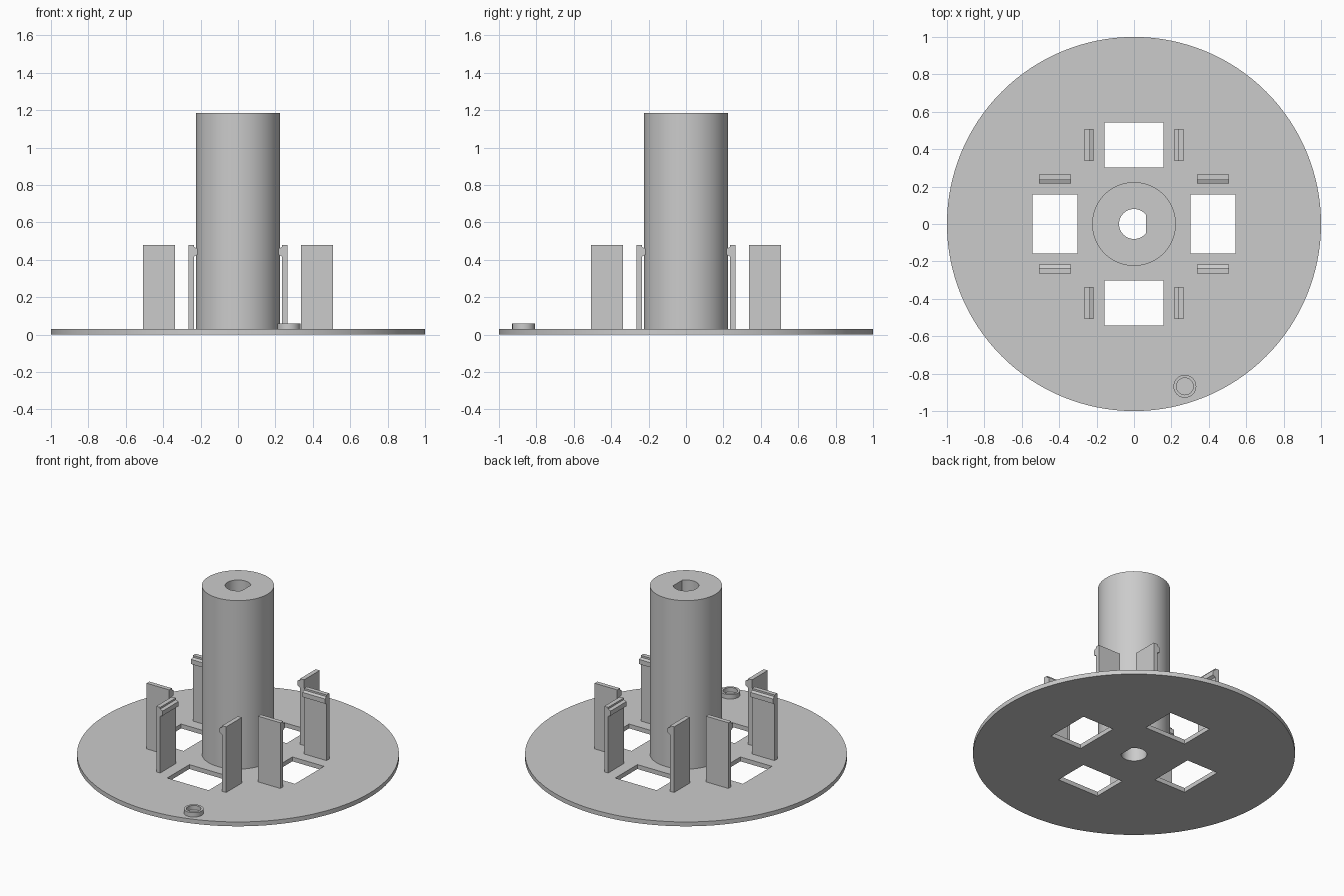
import bpy, bmesh
from math import pi, cos, sin, radians, acos
from mathutils import Matrix

cube = bpy.data.objects.get("Cube")
if cube:
    bpy.data.objects.remove(cube, do_unlink=True)

grey = bpy.data.materials.new("plain grey")
grey.use_nodes = True
colour = (0.6, 0.6, 0.6, 1)
grey.diffuse_color = colour
grey.node_tree.nodes["Principled BSDF"].inputs["Base Color"].default_value = colour


def circle(radius, steps=96, cx=0, cy=0):
    return [(cx + radius * cos(2 * pi * i / steps), cy + radius * sin(2 * pi * i / steps))
            for i in range(steps)]


def d_shape(radius, flat, steps=40):
    """Circle cut by a flat on its +x side."""
    start = acos(flat / radius)
    sweep = 2 * (pi - start)
    return [(radius * cos(start + sweep * i / steps), radius * sin(start + sweep * i / steps))
            for i in range(steps + 1)]


def rectangle(cx, cy, w, d):
    return [(cx + sx * w / 2, cy + sy * d / 2) for sx, sy in ((-1, -1), (1, -1), (1, 1), (-1, 1))]


def extrude(name, loops, bottom, top, matrix=Matrix()):
    """Solid from an outline with optional holes, extruded along z and then placed."""
    curve = bpy.data.curves.new(name, "CURVE")
    curve.dimensions = "2D"
    curve.fill_mode = "BOTH"
    curve.extrude = (top - bottom) / 2
    for loop in loops:
        spline = curve.splines.new("POLY")
        spline.points.add(len(loop) - 1)
        for point, (x, y) in zip(spline.points, loop):
            point.co = (x, y, 0, 1)
        spline.use_cyclic_u = True
    source = bpy.data.objects.new(name + "_outline", curve)
    bpy.context.collection.objects.link(source)
    bpy.context.view_layer.update()
    mesh = bpy.data.meshes.new_from_object(
        source.evaluated_get(bpy.context.evaluated_depsgraph_get()))
    bpy.data.objects.remove(source, do_unlink=True)

    bm = bmesh.new()
    bm.from_mesh(mesh)
    bmesh.ops.remove_doubles(bm, verts=bm.verts, dist=1e-5)
    bmesh.ops.transform(bm, verts=bm.verts,
                        matrix=matrix @ Matrix.Translation((0, 0, (top + bottom) / 2)))
    bmesh.ops.recalc_face_normals(bm, faces=bm.faces)
    bm.to_mesh(mesh)
    bm.free()
    mesh.name = name
    mesh.materials.clear()
    mesh.materials.append(grey)
    obj = bpy.data.objects.new(name, mesh)
    bpy.context.collection.objects.link(obj)
    bpy.ops.object.select_all(action="DESELECT")
    obj.select_set(True)
    bpy.context.view_layer.objects.active = obj
    bpy.ops.object.shade_smooth_by_angle(angle=radians(30))
    return obj


plate_top = 0.03
bore = d_shape(0.08, 0.063)

# Round base plate with four windows and the keyed bore
windows = [rectangle(0, s * 0.422, 0.315, 0.24) for s in (-1, 1)]
windows += [rectangle(s * 0.422, 0, 0.24, 0.315) for s in (-1, 1)]
extrude("base_plate", [circle(1, 128), bore] + windows, 0, plate_top)

# Central column
extrude("column", [circle(0.224), bore], plate_top, 1.185)

# Small ring near the rim
extrude("rim_ring", [circle(0.061, 48, 0.272, -0.868), circle(0.045, 48, 0.272, -0.868)],
        plate_top, 0.06)

# Snap clips: a post with a hook facing the window, in pairs around the column
clip = [(0.265, plate_top), (0.265, 0.48), (0.235, 0.48), (0.235, 0.468), (0.216, 0.46),
        (0.216, 0.428), (0.235, 0.418), (0.235, plate_top)]
upright = Matrix.Rotation(pi / 2, 4, "X")
for side, quarter in (("back", 0), ("left", -1), ("front", 2), ("right", 1)):
    turn = Matrix.Rotation(quarter * pi / 2, 4, "Z")
    for hand, mirror in (("a", 1), ("b", -1)):
        profile = [(mirror * x, z) for x, z in clip]
        extrude(f"{side}_clip_{hand}", [profile], -0.507, -0.337, turn @ upright)
